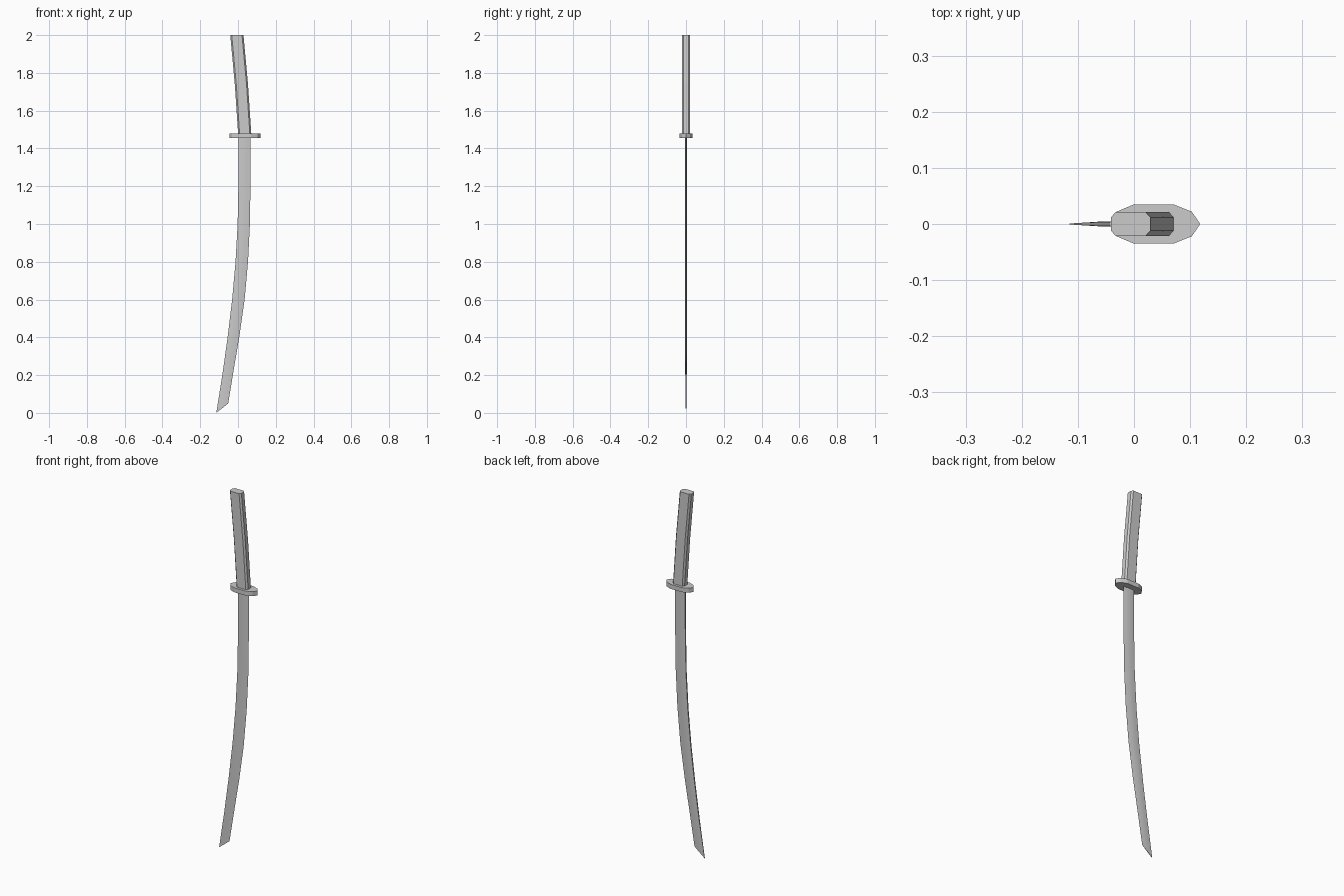
import bpy, bmesh, math

if "Cube" in bpy.data.objects:
    bpy.data.objects.remove(bpy.data.objects["Cube"])


def loft(name, rings, smooth=False):
    """Skin a list of equal-length point rings and cap both ends."""
    bm = bmesh.new()
    loops = [[bm.verts.new(p) for p in ring] for ring in rings]
    n = len(loops[0])
    for a, b in zip(loops, loops[1:]):
        for i in range(n):
            j = (i + 1) % n
            bm.faces.new((a[i], a[j], b[j], b[i]))
    bm.faces.new(loops[0])
    bm.faces.new(loops[-1])
    bmesh.ops.recalc_face_normals(bm, faces=bm.faces)
    mesh = bpy.data.meshes.new(name)
    bm.to_mesh(mesh)
    bm.free()
    obj = bpy.data.objects.new(name, mesh)
    bpy.context.collection.objects.link(obj)
    if smooth:
        bpy.context.view_layer.objects.active = obj
        obj.select_set(True)
        bpy.ops.object.shade_smooth_by_angle(angle=math.radians(30))
        obj.select_set(False)
    return obj


def mirrored(half):
    """Close a half outline (y >= 0) by mirroring it across y = 0."""
    return half + [(x, -y) for x, y in reversed(half) if y > 0]


# Blade: (spine x, spine z, edge x, edge z, half thickness)
stations = [
    (0.003, 1.47, 0.066, 1.47, 0.005),
    (0.002, 1.20, 0.066, 1.20, 0.005),
    (-0.002, 1.00, 0.063, 1.00, 0.005),
    (-0.013, 0.80, 0.053, 0.80, 0.005),
    (-0.031, 0.60, 0.035, 0.60, 0.005),
    (-0.055, 0.40, 0.008, 0.41, 0.005),
    (-0.083, 0.20, -0.024, 0.22, 0.004),
    (-0.115, 0.00, -0.052, 0.05, 0.0012),
]
section = mirrored([(0.0, 0.7), (0.3, 1.0), (0.65, 0.8), (1.0, 0.0)])
loft("blade", [[(sx + (ex - sx) * u, t * v, sz + (ez - sz) * u)
                for u, v in section]
               for sx, sz, ex, ez, t in stations], smooth=True)

# Guard: elongated ten-sided plate
outline = mirrored([(0.118, 0), (0.103, 0.022), (0.07, 0.035),
                    (0.0, 0.035), (-0.031, 0.022), (-0.045, 0)])
loft("guard", [[(x, y, z) for x, y in outline] for z in (1.455, 1.48)])

# Handle: chamfered bar, slightly curved
grip = mirrored([(0.035, 0.012), (0.027, 0.021), (-0.027, 0.021), (-0.035, 0.012)])
path = [(0.036, 1.47), (0.018, 1.74), (-0.006, 2.0)]
loft("handle", [[(cx + x, y, z) for x, y in grip] for cx, z in path])
